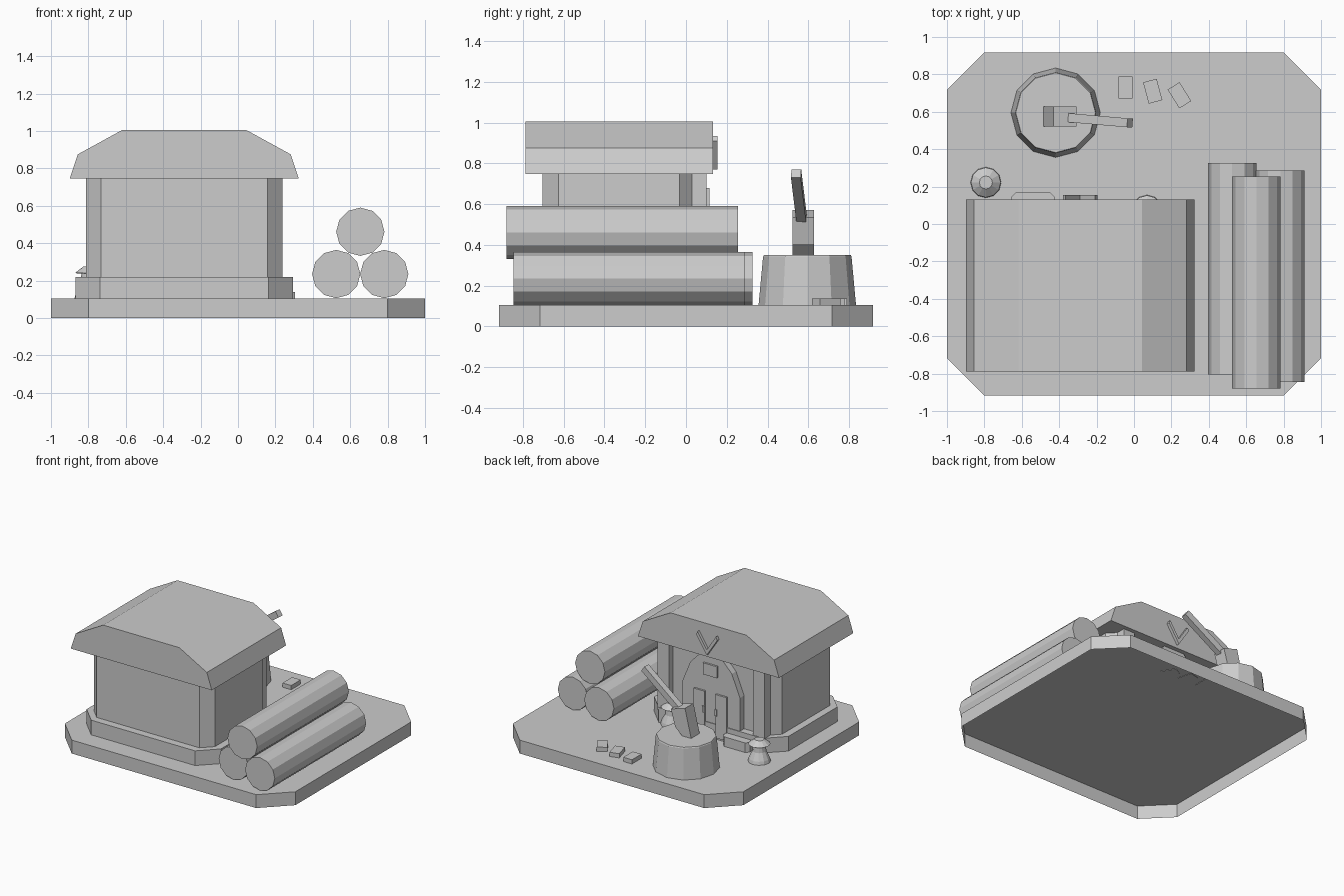
import bpy, bmesh, math
from mathutils import Matrix, Vector

cube = bpy.data.objects.get("Cube")
if cube:
    bpy.data.objects.remove(cube, do_unlink=True)

grey = bpy.data.materials.new("plain_grey")
grey.use_nodes = True
colour = (0.605, 0.605, 0.605, 1)
grey.diffuse_color = colour
grey.node_tree.nodes["Principled BSDF"].inputs["Base Color"].default_value = colour


def finish(name, bm, open_below=None):
    bmesh.ops.recalc_face_normals(bm, faces=bm.faces)
    if open_below is not None:
        under = [f for f in bm.faces if all(v.co.z < open_below for v in f.verts)]
        bmesh.ops.delete(bm, geom=under, context="FACES_ONLY")
    mesh = bpy.data.meshes.new(name)
    bm.to_mesh(mesh)
    bm.free()
    mesh.materials.append(grey)
    obj = bpy.data.objects.new(name, mesh)
    bpy.context.collection.objects.link(obj)
    return obj


def extrude(name, points, offset, open_below=None):
    """Extrude a closed 3D outline along an offset."""
    bm = bmesh.new()
    face = bm.faces.new([bm.verts.new(p) for p in points])
    new = bmesh.ops.extrude_face_region(bm, geom=[face])["geom"]
    bmesh.ops.translate(bm, vec=offset,
                        verts=[v for v in new if isinstance(v, bmesh.types.BMVert)])
    # Close the starting side if the extrusion removed it
    bmesh.ops.holes_fill(bm, edges=[e for e in bm.edges if e.is_boundary], sides=0)
    return finish(name, bm, open_below)


def chamfered_slab(name, x0, x1, y0, y1, z0, z1, c, open_below=None):
    outline = [(x0 + c, y0), (x1 - c, y0), (x1, y0 + c), (x1, y1 - c),
               (x1 - c, y1), (x0 + c, y1), (x0, y1 - c), (x0, y0 + c)]
    return extrude(name, [(x, y, z0) for x, y in outline], (0, 0, z1 - z0), open_below)


def wall_profile(name, outline, y0, y1):
    return extrude(name, [(x, y0, z) for x, z in outline], (0, y1 - y0, 0))


def box(name, centre, size, rotation=None):
    bm = bmesh.new()
    bmesh.ops.create_cube(bm, size=1)
    m = Matrix.Translation(centre) @ (rotation or Matrix()) @ Matrix.Diagonal((*size, 1))
    bmesh.ops.transform(bm, matrix=m, verts=bm.verts)
    return finish(name, bm)


def turned(name, x, y, profile, sides):
    """Stack rings of (radius, height) into a closed solid."""
    bm = bmesh.new()
    rings = []
    for r, z in profile:
        angles = [math.tau * i / sides for i in range(sides)]
        rings.append([bm.verts.new((x + r * math.cos(a), y + r * math.sin(a), z))
                      for a in angles])
    for low, high in zip(rings, rings[1:]):
        for i in range(sides):
            j = (i + 1) % sides
            bm.faces.new((low[i], low[j], high[j], high[i]))
    bm.faces.new(rings[0])
    bm.faces.new(rings[-1])
    return finish(name, bm)


# Ground plate, hollow underneath, and hut
GROUND = 0.105
MID = -0.2875
chamfered_slab("ground_plate", -1, 1, -0.917, 0.917, 0, GROUND, 0.2, open_below=0.01)
chamfered_slab("foundation", -0.87, 0.295, -0.765, 0.105, GROUND, 0.22, 0.132)
chamfered_slab("hut_walls", -0.812, 0.238, -0.705, 0.048, 0.2, 0.75, 0.08)
half_roof = [(0.612, 0.747), (0.569, 0.875), (0.33, 1.006)]
wall_profile("roof", [(MID + x, z) for x, z in half_roof]
             + [(MID - x, z) for x, z in reversed(half_roof)], -0.788, 0.132)

# Doorway with paired doors
half_arch = [(0.25, GROUND), (0.25, 0.48), (0.18, 0.65), (0.09, 0.745)]
wall_profile("door_arch", [(MID + x, z) for x, z in half_arch]
             + [(MID - x, z) for x, z in reversed(half_arch)], 0.0, 0.1)
box("door_sign", (MID, 0.105, 0.635), (0.12, 0.02, 0.09))
for side, word in ((1, "left"), (-1, "right")):
    box(word + "_door", (MID + side * 0.095, 0.105, 0.29), (0.095, 0.02, 0.34))
    box(word + "_door_handle", (MID + side * 0.055, 0.115, 0.32), (0.018, 0.016, 0.05))
    box(word + "_pilaster", (MID + side * 0.415, 0.05, 0.475), (0.1, 0.1, 0.55))
    # Gable emblem: two sloping bars that meet at the bottom
    wall_profile(word + "_emblem_bar",
                 [(MID, 0.77), (MID + side * 0.092, 0.91), (MID + side * 0.08, 0.935),
                  (MID, 0.812)], 0.125, 0.155)

# Step beside the door
chamfered_slab("door_step", -0.655, -0.425, 0.05, 0.17, GROUND, 0.18, 0.025)

# Lanterns
for name, x, y in (("right_lantern", -0.792, 0.222), ("left_lantern", 0.07, 0.073)):
    turned(name, x, y, [(0.082, GROUND), (0.076, 0.13), (0.05, 0.185), (0.045, 0.237),
                        (0.08, 0.24), (0.035, 0.275)], 12)

# Log pile
for name, x, z, y0, y1 in (("inner_log", 0.525, 0.235, -0.805, 0.327),
                           ("outer_log", 0.782, 0.235, -0.845, 0.287),
                           ("top_log", 0.654, 0.461, -0.88, 0.255)):
    ring = [math.tau * i / 12 for i in range(12)]
    wall_profile(name, [(x + 0.129 * math.cos(a), z + 0.129 * math.sin(a)) for a in ring],
                 y0, y1)

# Chopping stump
turned("stump", -0.419, 0.595, [(0.239, GROUND), (0.217, 0.342), (0.213, 0.35)], 12)

# Axe: tapered head sunk into the stump, handle rising from its side
wall_profile("axe_head", [(-0.43, 0.572), (-0.308, 0.535), (-0.345, 0.405),
                          (-0.42, 0.335), (-0.485, 0.345)], 0.522, 0.627)
start, end = Vector((-0.37, 0.57, 0.505)), Vector((-0.022, 0.54, 0.75))
axis = end - start
box("axe_handle", (start + end) / 2, (axis.length, 0.048, 0.05),
    axis.to_track_quat("X", "Z").to_matrix().to_4x4())

# Wood chips
for i, (x, y, turn) in enumerate(((-0.046, 0.73, 0), (0.1, 0.71, 15), (0.243, 0.688, 32))):
    box("wood_chip_%d" % (i + 1), (x, y, 0.12), (0.075, 0.118, 0.036),
        Matrix.Rotation(math.radians(turn), 4, "Z"))
